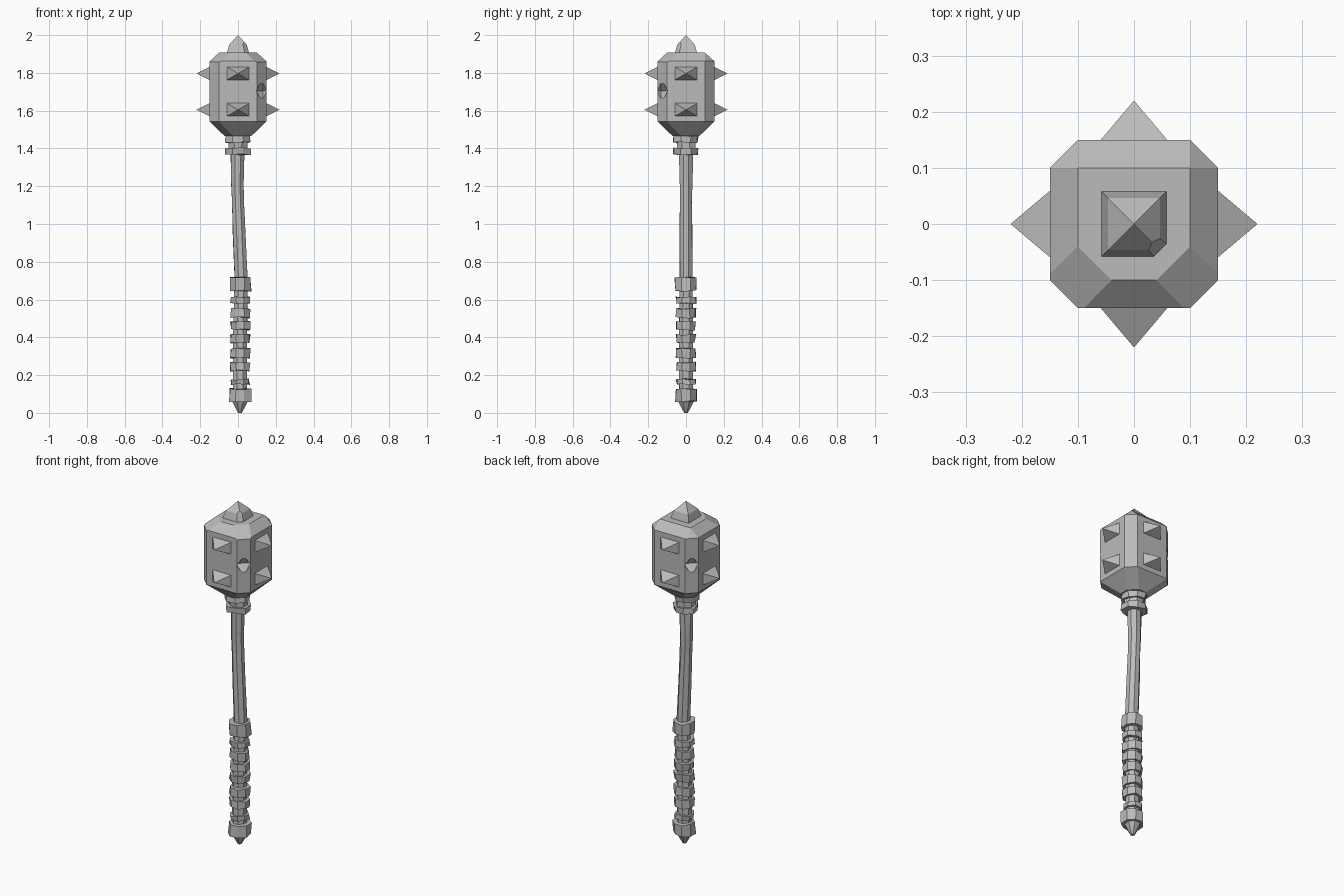
import bpy, bmesh, math, random
from mathutils import Matrix, Vector

random.seed(4)
cube = bpy.data.objects.get("Cube")
if cube:
    bpy.data.objects.remove(cube, do_unlink=True)

stone = bpy.data.materials.new("stone grey")
stone.use_nodes = True
grey = (0.5, 0.5, 0.5, 1)
stone.diffuse_color = grey
stone.node_tree.nodes["Principled BSDF"].inputs["Base Color"].default_value = grey


def finish(name, bm):
    bmesh.ops.recalc_face_normals(bm, faces=bm.faces[:])
    mesh = bpy.data.meshes.new(name)
    bm.to_mesh(mesh)
    bm.free()
    mesh.materials.append(stone)
    obj = bpy.data.objects.new(name, mesh)
    bpy.context.scene.collection.objects.link(obj)
    return obj


def loft(sections):
    """Skin a stack of equal-length point loops and cap both ends."""
    bm = bmesh.new()
    loops = [[bm.verts.new(p) for p in s] for s in sections]
    n = len(loops[0])
    for a, b in zip(loops, loops[1:]):
        for i in range(n):
            j = (i + 1) % n
            bm.faces.new((a[i], a[j], b[j], b[i]))
    bm.faces.new(loops[0])
    bm.faces.new(loops[-1])
    return bm


def octagon(z, x, r, rough=0.0):
    """Regular octagon with flats at distance r, optionally hewn unevenly."""
    pts = []
    for i in range(8):
        a = math.radians(22.5 + 45 * i)
        k = r / math.cos(math.radians(22.5)) * (1 + random.uniform(-2, 1) * rough)
        pts.append((x + k * math.cos(a), k * math.sin(a),
                    z + random.uniform(-1, 1) * rough * 0.06))
    return pts


def cut_square(z, h, c):
    """Square of half width h whose corners start at c."""
    return [(h, -c, z), (h, c, z), (c, h, z), (-c, h, z),
            (-h, c, z), (-h, -c, z), (-c, -h, z), (c, -h, z)]


def chip(bm, point, normal):
    """Slice off everything beyond a plane and close the cut."""
    cut = bmesh.ops.bisect_plane(bm, geom=bm.verts[:] + bm.edges[:] + bm.faces[:],
                                 plane_co=point, plane_no=normal, clear_outer=True)
    edges = [e for e in cut["geom_cut"] if isinstance(e, bmesh.types.BMEdge)]
    bmesh.ops.contextual_create(bm, geom=edges)


# Head block with chamfered edges and two chipped front corners
bm = loft([cut_square(1.465, 0.07, 0.025), cut_square(1.542, 0.15, 0.1),
           cut_square(1.862, 0.15, 0.1), cut_square(1.907, 0.1, 0.1)])
bmesh.ops.remove_doubles(bm, verts=bm.verts[:], dist=0.0001)
for side in (-1, 1):
    chip(bm, Vector((side * 0.08, -0.06, 1.907)), Vector((side, -1, 2.2)))
head = finish("head", bm)

# Notches knocked out of two opposite upright edges
for side in (1, -1):
    bm = bmesh.new()
    bmesh.ops.create_uvsphere(bm, u_segments=4, v_segments=2, radius=0.055)
    bmesh.ops.translate(bm, verts=bm.verts[:], vec=(side * 0.133, -side * 0.133, 1.705))
    cutter = finish("notch_cutter", bm)
    cutter.hide_render = True
    mod = head.modifiers.new("notch", "BOOLEAN")
    mod.operation = "DIFFERENCE"
    mod.solver = "EXACT"
    mod.object = cutter
    bpy.context.view_layer.objects.active = head
    bpy.ops.object.modifier_apply(modifier=mod.name)
    bpy.data.objects.remove(cutter, do_unlink=True)

# Side spikes, two on each face
for turn, face in enumerate(("right", "back", "left", "front")):
    spin = Matrix.Rotation(turn * math.pi / 2, 4, "Z")
    for level, z in (("lower", 1.605), ("upper", 1.797)):
        bm = bmesh.new()
        base = [bm.verts.new((0.149, y * 0.06, z + h * 0.035))
                for y, h in ((-1, -1), (1, -1), (1, 1), (-1, 1))]
        tip = bm.verts.new((0.22, 0, z))
        bm.faces.new(base)
        for i in range(4):
            bm.faces.new((base[i], base[(i + 1) % 4], tip))
        bmesh.ops.transform(bm, matrix=spin, verts=bm.verts[:])
        finish(f"{level}_{face}_spike", bm)

# Top spike with one chipped corner
bm = loft([[(x * r, y * r, z) for x, y in ((1, -1), (1, 1), (-1, 1), (-1, -1))]
           for z, r in ((1.9, 0.06), (1.95, 0.046), (2.0, 0.0))])
bmesh.ops.remove_doubles(bm, verts=bm.verts[:], dist=0.0001)
chip(bm, Vector((0.036, -0.036, 1.95)), Vector((1, -1, 0.5)))
finish("top_spike", bm)

# Bent shaft running from the grip to the head
path = [(0.06, 0.011, 0.037), (0.4, 0.011, 0.037), (0.72, 0.016, 0.034),
        (0.95, 0.007, 0.034), (1.12, -0.001, 0.032), (1.22, -0.003, 0.034),
        (1.37, -0.001, 0.037), (1.47, 0.0, 0.045)]
finish("shaft", loft([octagon(z, x, r, 0.03) for z, x, r in path]))

# Rough binding rings: bottom, top, centre, radius
rings = {
    "upper_collar": (1.432, 1.466, 0.0, 0.065),
    "neck": (1.395, 1.435, 0.0, 0.048),
    "lower_collar": (1.368, 1.402, 0.0, 0.066),
    "grip_collar": (0.647, 0.716, 0.011, 0.058),
    "pommel_ring": (0.06, 0.127, 0.011, 0.058),
}
heights = [(0.578, 0.612), (0.504, 0.552), (0.44, 0.484), (0.371, 0.415),
           (0.29, 0.34), (0.223, 0.267), (0.149, 0.177)]
for i, (low, high) in enumerate(heights):
    rings[f"grip_ring_{i + 1}"] = (low, high, 0.011, 0.052)
for name, (low, high, x, r) in rings.items():
    finish(name, loft([octagon(low, x, r, 0.07), octagon(high, x, r, 0.07)]))

# Pointed pommel
finish("pommel", loft([octagon(0.0, 0.01, 0.01), octagon(0.065, 0.011, 0.044)]))
